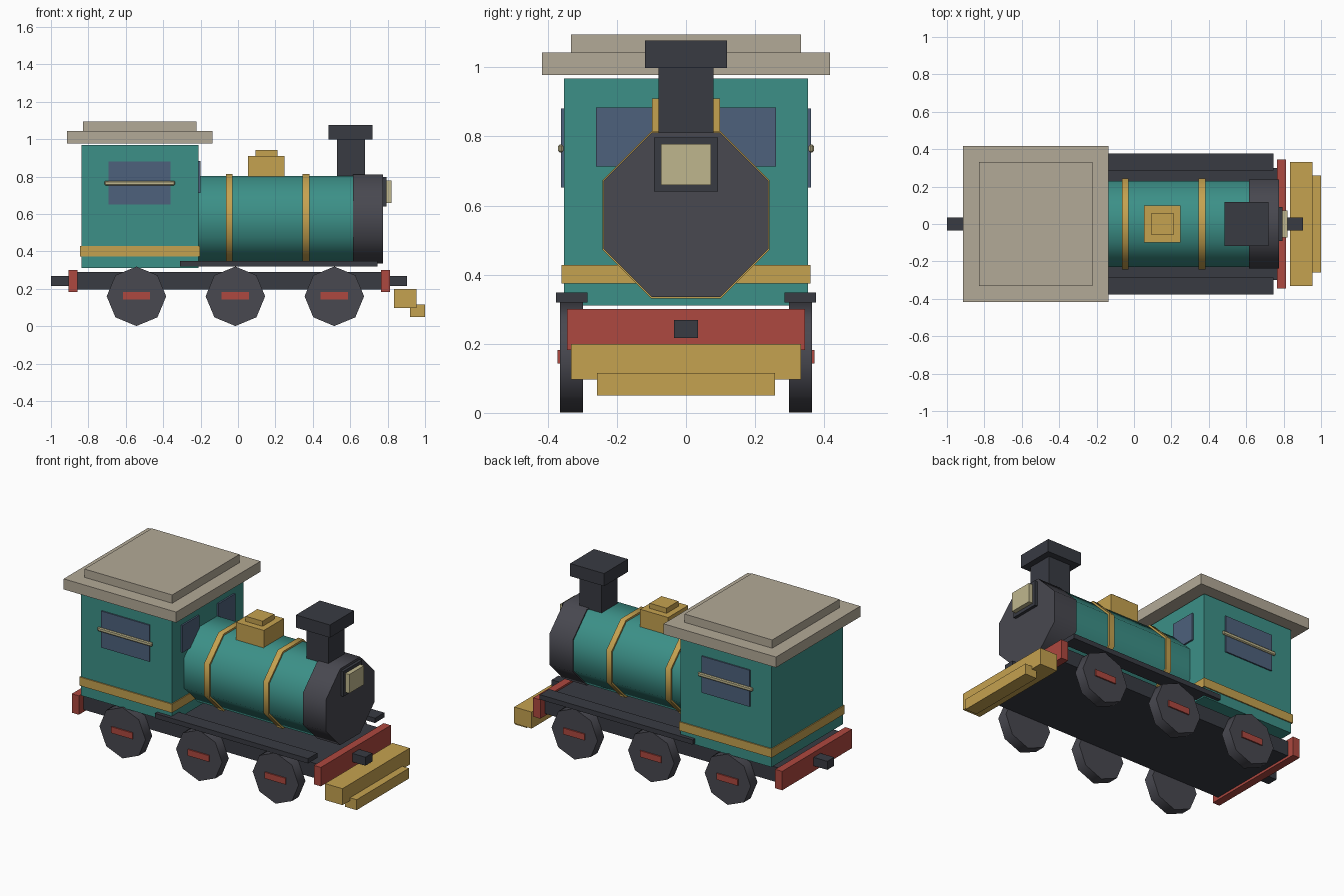
import bpy, bmesh, math
from mathutils import Matrix

if "Cube" in bpy.data.objects:
    bpy.data.objects.remove(bpy.data.objects["Cube"])


def mat(name, rgb):
    m = bpy.data.materials.new(name)
    m.diffuse_color = (*rgb, 1)
    m.use_nodes = True
    m.node_tree.nodes["Principled BSDF"].inputs["Base Color"].default_value = m.diffuse_color
    return m


TEAL = mat("teal", (0.045, 0.28, 0.245))
GOLD = mat("gold", (0.56, 0.36, 0.08))
RED = mat("red", (0.42, 0.065, 0.05))
DARK = mat("dark", (0.04, 0.043, 0.055))
IRON = mat("iron", (0.065, 0.065, 0.08))
GLASS = mat("glass", (0.075, 0.12, 0.2))
CREAM = mat("cream", (0.52, 0.47, 0.27))
ROOF = mat("roof", (0.45, 0.4, 0.31))


def finish(name, bm, material):
    me = bpy.data.meshes.new(name)
    bm.to_mesh(me)
    bm.free()
    me.materials.append(material)
    ob = bpy.data.objects.new(name, me)
    bpy.context.collection.objects.link(ob)
    return ob


def box(name, x, y, z, material):
    """Box from (min, max) ranges on each axis."""
    bm = bmesh.new()
    r = (x, y, z)
    size = [b - a for a, b in r]
    mid = [(a + b) / 2 for a, b in r]
    bmesh.ops.create_cube(bm, size=1, matrix=Matrix.Translation(mid) @ Matrix.Diagonal((*size, 1)))
    return finish(name, bm, material)


def sides(name, x, y, z, material):
    """Matching boxes on the +y and -y sides."""
    box(name + "_left", x, y, z, material)
    box(name + "_right", x, (-y[1], -y[0]), z, material)


def octagon(name, centre, radius, depth, axis, turn, material):
    """Smooth-shaded eight-sided cylinder along x or y."""
    bm = bmesh.new()
    lay = Matrix.Rotation(math.pi / 2, 4, 'Y' if axis == 'x' else 'X')
    bmesh.ops.create_cone(bm, cap_ends=True, segments=8, radius1=radius, radius2=radius, depth=depth,
                          matrix=Matrix.Translation(centre) @ lay @ Matrix.Rotation(turn, 4, 'Z'))
    ob = finish(name, bm, material)
    bpy.ops.object.select_all(action='DESELECT')
    ob.select_set(True)
    bpy.context.view_layer.objects.active = ob
    bpy.ops.object.shade_smooth_by_angle(angle=math.radians(50))
    return ob


# Chassis, beams, couplers and running boards
box("chassis", (-0.87, 0.775), (-0.30, 0.30), (0.197, 0.289), DARK)
for end, beam, hook in (("rear", (-0.906, -0.858), (-1.0, -0.89)), ("front", (0.765, 0.814), (0.80, 0.904))):
    box(end + "_buffer_beam", beam, (-0.345, 0.345), (0.182, 0.30), RED)
    box(end + "_coupler", hook, (-0.034, 0.034), (0.216, 0.269), DARK)
sides("running_board", (-0.31, 0.747), (0.285, 0.376), (0.319, 0.349), DARK)

# Wheels with red hub bars
for i, x in enumerate((-0.543, -0.014, 0.515)):
    for side, s in (("left", 1), ("right", -1)):
        octagon(f"wheel_{side}_{i}", (x, s * 0.331, 0.16), 0.159, 0.066, 'y', 0, IRON)
    sides(f"hub_bar_{i}", (x - 0.073, x + 0.073), (0.355, 0.372), (0.143, 0.182), RED)

# Boiler, smokebox and bands
octant = math.pi / 8
octagon("boiler", (0.20, 0, 0.573), 0.25, 0.84, 'x', octant, TEAL)
octagon("smokebox", (0.695, 0, 0.573), 0.258, 0.16, 'x', octant, IRON)
for i, x in enumerate((-0.047, 0.363)):
    octagon(f"boiler_band_{i}", (x, 0, 0.573), 0.262, 0.036, 'x', octant, GOLD)

# Chimney, dome and headlight
box("chimney", (0.528, 0.68), (-0.079, 0.079), (0.76, 1.0), DARK)
box("chimney_cap", (0.483, 0.718), (-0.118, 0.118), (0.998, 1.077), DARK)
box("dome", (0.054, 0.248), (-0.099, 0.099), (0.78, 0.91), GOLD)
box("dome_cap", (0.093, 0.21), (-0.058, 0.058), (0.90, 0.942), GOLD)
box("headlight_frame", (0.765, 0.793), (-0.092, 0.092), (0.64, 0.797), DARK)
box("headlight", (0.78, 0.82), (-0.073, 0.073), (0.66, 0.778), CREAM)

# Cab with trim, windows and handrails
box("cab", (-0.838, -0.21), (-0.353, 0.353), (0.311, 0.968), TEAL)
box("cab_trim", (-0.844, -0.204), (-0.36, 0.36), (0.374, 0.428), GOLD)
sides("side_window", (-0.692, -0.36), (0.345, 0.361), (0.652, 0.88), GLASS)
sides("front_window", (-0.22, -0.2), (0.095, 0.26), (0.713, 0.883), GLASS)
sides("handrail", (-0.714, -0.337), (0.355, 0.37), (0.753, 0.777), CREAM)
for side in ("left", "right"):
    bevel = bpy.data.objects["handrail_" + side].modifiers.new("bevel", 'BEVEL')
    bevel.width = 0.005
    bevel.segments = 1

# Stepped roof
box("roof", (-0.913, -0.136), (-0.416, 0.416), (0.977, 1.043), ROOF)
box("roof_top", (-0.828, -0.222), (-0.332, 0.332), (1.035, 1.095), ROOF)

# Pilot at the front
box("pilot", (0.834, 0.954), (-0.332, 0.332), (0.097, 0.2), GOLD)
box("pilot_lip", (0.92, 1.0), (-0.258, 0.258), (0.05, 0.115), GOLD)
